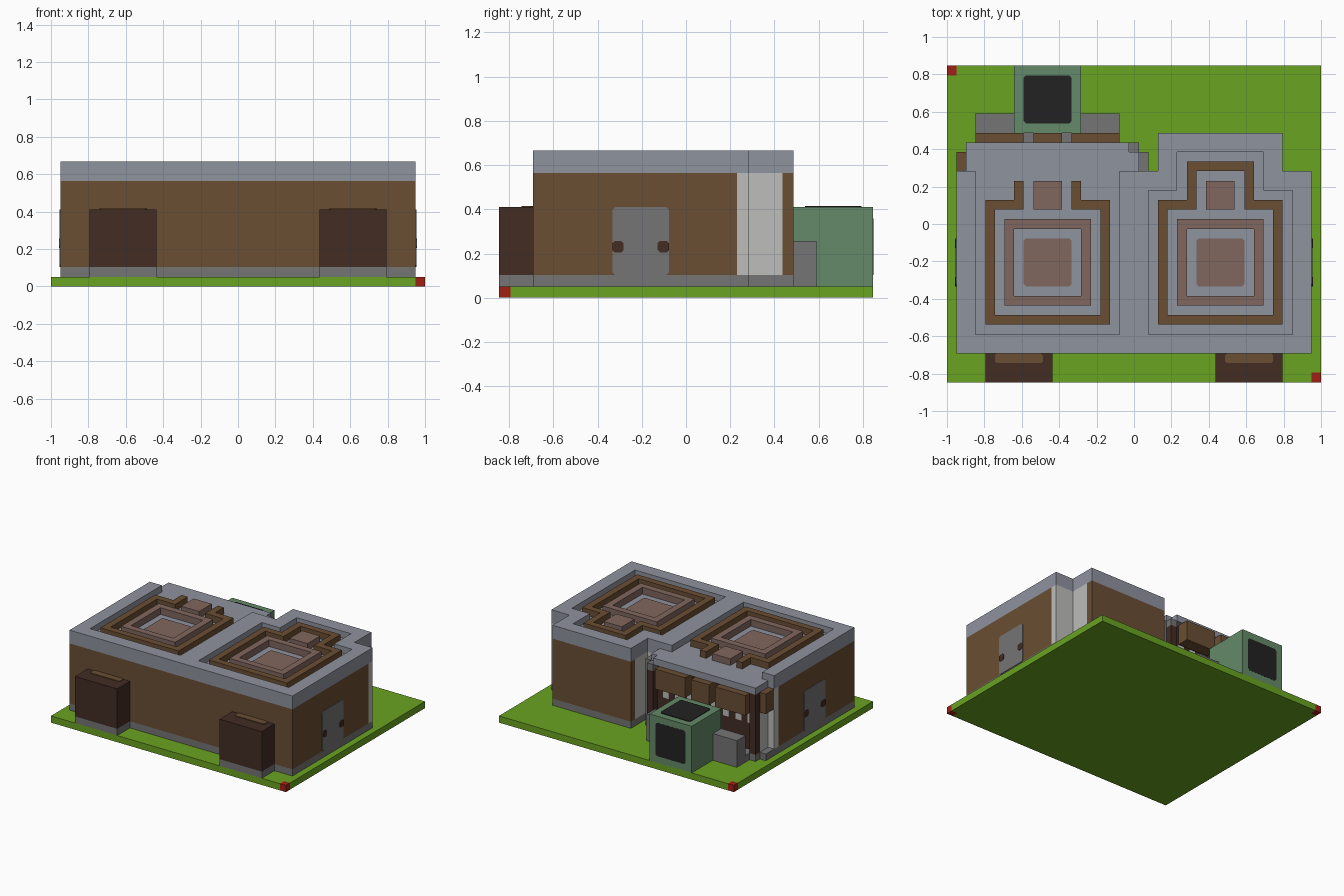
import bpy, bmesh

cube = bpy.data.objects.get("Cube")
if cube:
    bpy.data.objects.remove(cube)

U = 2 / 39          # one building block
SKIN = 0.1          # thickness of painted plates, in blocks


def linear(h):
    c = int(h, 16) / 255
    return c / 12.92 if c <= 0.04045 else ((c + 0.055) / 1.055) ** 2.4


def material(name, code):
    m = bpy.data.materials.new(name)
    m.use_nodes = True
    rgba = [linear(code[i:i + 2]) for i in (0, 2, 4)] + [1]
    m.diffuse_color = rgba
    m.node_tree.nodes["Principled BSDF"].inputs["Base Color"].default_value = rgba
    return m


GRASS = material("grass green", "69A321")
RED = material("marker red", "A02015")
BROWN = material("wall brown", "6A4E33")
DARK = material("dark brown", "422C23")
GREY = material("stone grey", "757575")
ROOF = material("roof blue grey", "8F939F")
PINK = material("dusty pink", "80665E")
BLACK = material("glass black", "222222")
GREEN = material("box green", "648A68")
WHITE = material("plaster white", "BDBDBB")

# order in which (a, b, depth) becomes (x, y, z)
AXES = {"z": lambda a, b, d: (a - 19.5, b - 16.5, d),
        "y": lambda a, b, d: (a - 19.5, d - 16.5, b),
        "x": lambda a, b, d: (d - 19.5, a - 16.5, b)}


def prism(name, loops, lo, hi, mat, axis="z"):
    """Solid between two depths; the first loop is the outline, others are holes."""
    bm = bmesh.new()
    caps = ([], [])
    for loop in loops:
        rings = []
        for cap, depth in zip(caps, (lo, hi)):
            ring = [bm.verts.new([c * U for c in AXES[axis](a, b, depth)]) for a, b in loop]
            cap += [bm.edges.new((ring[k - 1], ring[k])) for k in range(len(ring))]
            rings.append(ring)
        low, high = rings
        for k in range(len(loop)):
            bm.faces.new((low[k - 1], low[k], high[k], high[k - 1]))
    for cap in caps:
        bmesh.ops.triangle_fill(bm, edges=cap, use_beauty=True)
    bmesh.ops.recalc_face_normals(bm, faces=bm.faces)
    mesh = bpy.data.meshes.new(name)
    bm.to_mesh(mesh)
    bm.free()
    mesh.materials.append(mat)
    obj = bpy.data.objects.new(name, mesh)
    bpy.context.collection.objects.link(obj)
    return obj


def rect(a0, a1, b0, b1, cut=0):
    if not cut:
        return [(a0, b0), (a1, b0), (a1, b1), (a0, b1)]
    return [(a0 + cut, b0), (a1 - cut, b0), (a1, b0 + cut), (a1, b1 - cut),
            (a1 - cut, b1), (a0 + cut, b1), (a0, b1 - cut), (a0, b0 + cut)]


def box(name, x0, x1, y0, y1, z0, z1, mat):
    return prism(name, [rect(x0, x1, y0, y1)], z0, z1, mat)


def shift(loop, dx):
    return [(x + dx, y) for x, y in loop]


# ground slab with marked corners
prism("ground", [[(0, 0), (38, 0), (38, 1), (39, 1), (39, 33), (1, 33), (1, 32), (0, 32)]],
      0, 1, GRASS)
box("front_marker", 38, 39, 0, 1, 0, 1, RED)
box("back_marker", 0, 1, 32, 33, 0, 1, RED)

# foundation and walls
prism("foundation", [[(1, 3), (38, 3), (38, 22), (35, 22), (35, 26), (22, 26), (22, 22),
                      (21, 22), (21, 24), (20, 24), (20, 25), (18, 25), (18, 26), (3, 26),
                      (3, 25), (2, 25), (2, 24), (1, 24)]], 1, 2, GREY)
prism("walls", [[(1, 3), (38, 3), (38, 21), (34, 21), (34, 25), (35, 25), (35, 26),
                 (22, 26), (22, 25), (23, 25), (23, 21), (1, 21)]], 2, 11, BROWN)

# white corner walls on both sides of the rear wing
corner = [(34, 21), (38, 21), (38, 22), (35, 22), (35, 25), (34, 25)]
prism("left_corner_wall", [corner], 2, 11, WHITE)
prism("inner_corner_wall", [[(57 - x, y) for x, y in corner]], 2, 11, WHITE)
prism("right_corner_wall", [[(1, 21), (3, 21), (3, 24), (2, 24), (2, 22), (1, 22)]],
      2, 11, WHITE)
box("porch_side_wall", 19, 20, 22, 24, 2, 11, WHITE)

# side doors with handles
for side, x0, x1 in (("left", 38, 38 + SKIN), ("right", 1 - SKIN, 1)):
    prism(side + "_door", [rect(10, 15, 2, 8, 0.25)], x0, x1, GREY, "x")
    out = SKIN / 2 if side == "left" else -SKIN / 2
    for y in (10, 14):
        prism(side + "_door_handle", [rect(y, y + 1, 4, 5, 0.2)], x0 + out, x1 + out, DARK, "x")

# front bays
for x in (4, 28):
    box("bay_base", x, x + 7, 0, 3, 1, 2, GREY)
    box("bay", x, x + 7, 0, 3, 2, 8, DARK)
    prism("bay_top", [rect(x + 1, x + 6, 2, 3, 0.2)], 8, 8 + SKIN, BROWN)

# rear porch: wall, windows, awnings, posts
box("porch_wall", 3, 19, 21, 24, 2, 11, DARK)
for x in (3, 5, 7, 9, 11, 13, 15, 17):
    box("porch_window", x, x + 1, 24, 24 + SKIN, 6, 8, WHITE)
for x0, x1 in ((3, 8), (9, 12), (13, 18)):
    box("awning", x0, x1, 24.2, 26, 8, 11, BROWN)
box("side_awning", 1, 2, 22, 24, 8, 11, BROWN)
box("right_porch_post", 2, 3, 24, 25, 2, 11, DARK)
box("left_porch_post", 19, 20, 24, 25, 2, 10, DARK)
box("left_post_cap", 19, 20, 24, 25, 10, 11, GREY)
box("porch_side_column", 20, 21, 22, 24, 2, 11, GREY)
for x in (3, 14):
    box("rear_block", x, x + 4, 26, 28, 1, 5, GREY)

# green rear box with dark panes
box("rear_box", 7, 14, 26, 33, 1, 8, GREEN)
prism("rear_box_top_pane", [rect(8, 13, 27, 32, 0.25)], 8, 8 + SKIN, BLACK)
prism("rear_box_back_pane", [rect(8, 13, 2, 7, 0.25)], 33 - SKIN, 33 + SKIN / 5, BLACK, "y")

# roof slab and raised rim
prism("roof_slab", [[(1, 3), (38, 3), (38, 22), (35, 22), (35, 26), (22, 26), (22, 22),
                     (20, 22), (20, 24), (19, 24), (19, 25), (2, 25), (2, 22), (1, 22)]],
      11, 12, ROOF)
rim = [(1, 3), (38, 3), (38, 22), (35, 22), (35, 26), (22, 26), (22, 22), (18, 22),
       (18, 5), (3, 5), (3, 22), (1, 22)]
well = [(21, 5), (36, 5), (36, 20), (33, 20), (33, 24), (24, 24), (24, 20), (21, 20)]
prism("roof_rim", [rim, well], 12, 13, ROOF)

# brown kerbs: a closed one on the left, one open to the rear on the right
kerb_out = [(22, 6), (35, 6), (35, 19), (32, 19), (32, 23), (25, 23), (25, 19), (22, 19)]
kerb_in = [(23, 7), (34, 7), (34, 18), (31, 18), (31, 22), (26, 22), (26, 18), (23, 18)]
prism("left_kerb", [kerb_out, kerb_in], 12, 13, BROWN)
open_kerb = (kerb_out[:4] + [(32, 21), (31, 21)] + kerb_in[2:4][::-1] + kerb_in[1::-1]
             + kerb_in[:5:-1] + [(26, 21), (25, 21)] + kerb_out[6:])
# walk the inner side from the right gap round to the left gap
open_kerb[6:12] = [(31, 18), (34, 18), (34, 7), (23, 7), (23, 18), (26, 18)]
prism("right_kerb", [shift(open_kerb, -18)], 12, 13, BROWN)

# pink skylight frames, panes and pads
for side, dx in (("left", 0), ("right", -18)):
    prism(side + "_skylight_frame",
          [shift(rect(24, 33, 8, 17), dx), shift(rect(25, 32, 9, 16), dx)], 12, 13, PINK)
    prism(side + "_skylight_pane", [shift(rect(26, 31, 10, 15, 0.25), dx)],
          12, 12 + SKIN, PINK)
    prism(side + "_roof_pad", [shift(rect(27, 30, 18, 21), dx)], 12, 13, PINK)
